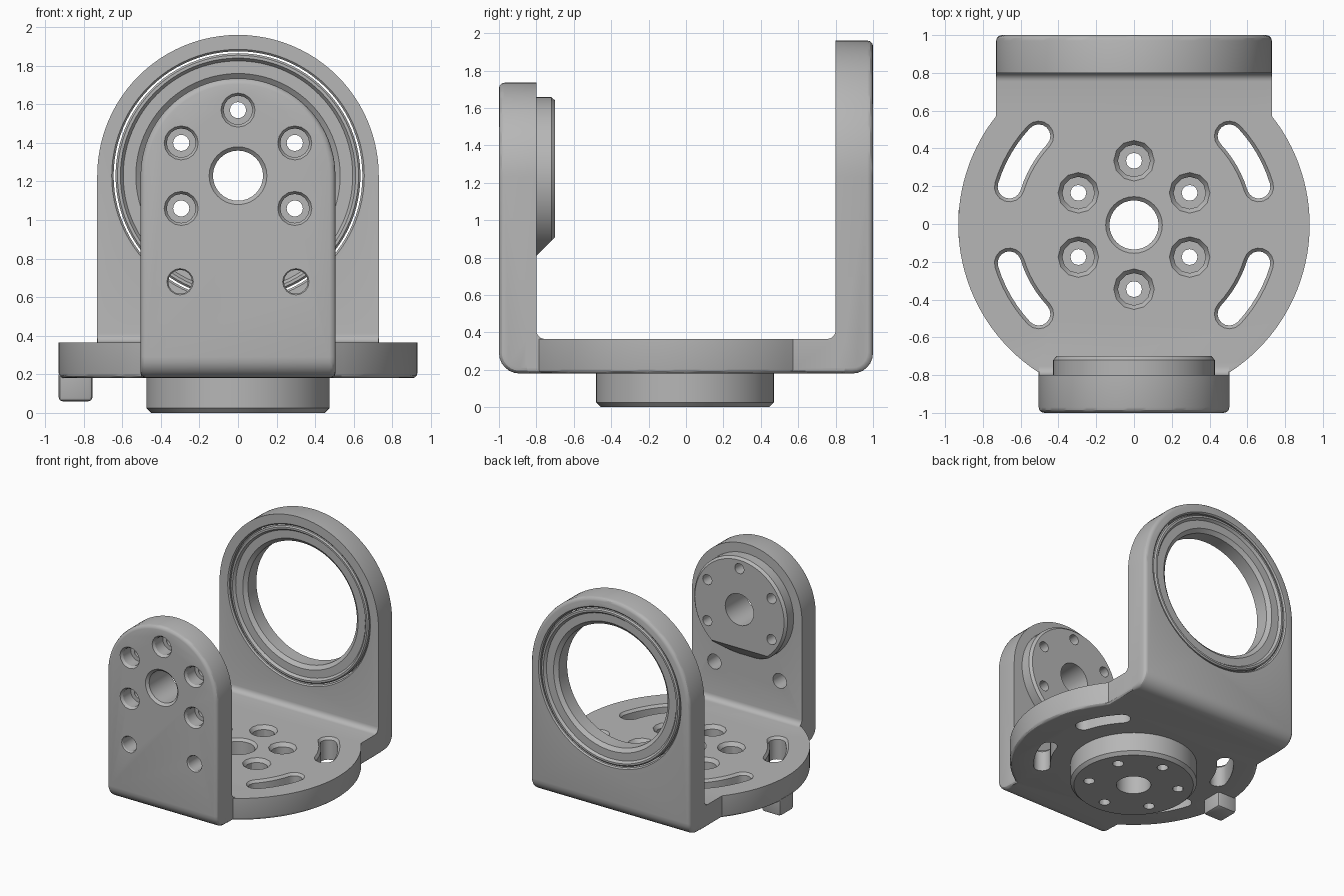
import bpy, bmesh
from math import sin, cos, pi, radians
from mathutils import Vector

if "Cube" in bpy.data.objects:
    bpy.data.objects.remove(bpy.data.objects["Cube"])

grey = bpy.data.materials.new("plain grey")
grey.use_nodes = True
COLOUR = (0.47, 0.47, 0.47, 1)
grey.diffuse_color = COLOUR
grey.node_tree.nodes["Principled BSDF"].inputs["Base Color"].default_value = COLOUR

MID = -0.005             # y of the base centre
AXIS = 1.23              # z of the tilt axis
BOTTOM, TOP = 0.18, 0.365


def loft(bm, loops, ring=False):
    """Skin a row of equal point loops; cap the ends or close into a ring."""
    rows = [[bm.verts.new(p) for p in loop] for loop in loops]
    pairs = list(zip(rows, rows[1:]))
    if ring:
        pairs.append((rows[-1], rows[0]))
    for a, b in pairs:
        for i in range(len(a)):
            j = (i + 1) % len(a)
            bm.faces.new((a[i], a[j], b[j], b[i]))
    if not ring:
        bm.faces.new(rows[0])
        bm.faces.new(rows[-1])


def turned(bm, profile, x, other, upright=False, n=32, ring=False):
    """Turned shape from (radius, height); upright means its axis runs along y."""
    loops = []
    for r, h in profile:
        loop = []
        for i in range(n):
            u, v = x + r * sin(2 * pi * i / n), other + r * cos(2 * pi * i / n)
            loop.append((u, h, v) if upright else (u, v, h))
        loops.append(loop)
    loft(bm, loops, ring)


def finish(name, bm):
    bmesh.ops.recalc_face_normals(bm, faces=bm.faces)
    mesh = bpy.data.meshes.new(name)
    bm.to_mesh(mesh)
    bm.free()
    mesh.materials.append(grey)
    ob = bpy.data.objects.new(name, mesh)
    bpy.context.collection.objects.link(ob)
    return ob


def combine(target, tool, operation):
    mod = target.modifiers.new(operation.lower(), 'BOOLEAN')
    mod.operation, mod.object, mod.solver = operation, tool, 'EXACT'
    bpy.context.view_layer.objects.active = target
    bpy.ops.object.modifier_apply(modifier=mod.name)
    bpy.data.objects.remove(tool)


def smooth(ob):
    bpy.ops.object.select_all(action='DESELECT')
    ob.select_set(True)
    bpy.context.view_layer.objects.active = ob
    bpy.ops.object.shade_smooth_by_angle(angle=radians(30))


def round_edges(bm, edges, size, segments):
    bmesh.ops.bevel(bm, geom=edges, offset=size, segments=segments,
                    profile=0.5, affect='EDGES', clamp_overlap=True)


def arm(name, half, inner, outer):
    """Upright plate with a round top, rounded on its outer side."""
    outline = [(-half, BOTTOM)]
    outline += [(-half * cos(pi * i / 48), AXIS + half * sin(pi * i / 48)) for i in range(49)]
    outline.append((half, BOTTOM))
    bm = bmesh.new()
    loft(bm, [[(x, y, z) for x, z in outline] for y in (inner, outer)])
    bmesh.ops.recalc_face_normals(bm, faces=bm.faces)
    heel = [e for e in bm.edges if all(abs(v.co.y - outer) < 1e-4
            and v.co.z < BOTTOM + 1e-4 for v in e.verts)]
    round_edges(bm, heel, 0.11, 6)
    rim = [e for e in bm.edges if e.calc_face_angle(0) > 0.7
           and any(abs(v.co.y - inner) > 1e-4 for v in e.verts)]
    round_edges(bm, rim, 0.03, 3)
    return finish(name, bm)


# Round base plate with straight tongues towards both arms
R, BACK, FRONT = 0.93, 0.73, 0.505


def side_arc():
    y0, y1 = -(R**2 - FRONT**2) ** 0.5, (R**2 - BACK**2) ** 0.5
    a0, a1 = Vector((1, 0)).angle((FRONT, y0)), Vector((1, 0)).angle((BACK, y1))
    return [(R * cos(a), MID + R * sin(a))
            for a in (-a0 + (a0 + a1) * i / 32 for i in range(33))]


right_side = [(FRONT, -0.85)] + side_arc() + [(BACK, 0.85)]
outline = right_side + [(-x, y) for x, y in reversed(right_side)]
bm = bmesh.new()
loft(bm, [[(x, y, z) for x, y in outline] for z in (BOTTOM, TOP)])
bmesh.ops.recalc_face_normals(bm, faces=bm.faces)
round_edges(bm, [e for e in bm.edges if all(v.co.z < BOTTOM + 1e-4 for v in e.verts)], 0.025, 3)
body = finish("bracket_body", bm)

# Arms
combine(body, arm("front_arm", FRONT, -0.8, -1.0), 'UNION')
combine(body, arm("back_arm", BACK, 0.8, 1.0), 'UNION')

# Inner fillets where the arms meet the base
for half, wall, way in ((FRONT, -0.8, 1), (BACK, 0.8, -1)):
    r = 0.045
    section = [(wall - way * 0.05, TOP - 0.05), (wall - way * 0.05, TOP + r)]
    section += [(wall + way * r * (1 - cos(a)), TOP + r * (1 - sin(a)))
                for a in (pi / 2 * i / 5 for i in range(6))]
    section.append((wall + way * r, TOP - 0.05))
    bm = bmesh.new()
    loft(bm, [[(x, y, z) for y, z in section] for x in (-half + 0.001, half - 0.001)])
    combine(body, finish("fillet", bm), 'UNION')

# Round foot under the base
bm = bmesh.new()
turned(bm, [(0.45, 0), (0.475, 0.025), (0.475, 0.22)], 0, MID, n=64)
combine(body, finish("foot", bm), 'UNION')

# Round boss inside the front arm, sloped off at its underside
bm = bmesh.new()
turned(bm, [(0.428, -0.84), (0.428, -0.72), (0.41, -0.70)], 0, AXIS, True, n=64)
cut = bmesh.ops.bisect_plane(bm, geom=bm.verts[:] + bm.edges[:] + bm.faces[:],
                             plane_co=(0, -0.8, 0.81), plane_no=(0, 1, -1), clear_outer=True)
bmesh.ops.holes_fill(bm, edges=[e for e in bm.edges if e.is_boundary])
combine(body, finish("boss", bm), 'UNION')

# All holes, as one cutter
bm = bmesh.new()
turned(bm, [(0.13, -0.1), (0.13, TOP - 0.02), (0.16, TOP + 0.01)], 0, MID)
turned(bm, [(0.16, -1.01), (0.13, -0.98), (0.13, -0.6)], 0, AXIS, True)
turned(bm, [(0.665, 0.79), (0.645, 0.81), (0.645, 0.99), (0.665, 1.01)], 0, AXIS, True, n=96)
for i in range(6):
    x, d = 0.34 * sin(pi * i / 3), 0.34 * cos(pi * i / 3)
    turned(bm, [(0.042, -0.1), (0.042, 0.19), (0.085, 0.19), (0.085, TOP - 0.03),
                (0.115, TOP + 0.01)], x, MID + d, n=12)
    if i != 3:
        turned(bm, [(0.095, -1.01), (0.075, -0.98), (0.075, -0.88), (0.042, -0.88),
                    (0.042, -0.6)], x, AXIS + d, True, n=16)
for side in (-1, 1):
    turned(bm, [(0.075, -1.01), (0.062, -0.99), (0.062, -0.75)], side * 0.3, 0.68, True, n=16)

# Curved slots
START, END, PATH = radians(17), radians(43), 0.69


def slot_outline(w):
    pts = []
    for r, angles in ((PATH + w, (START, END)), (PATH - w, (END, START))):
        a, b = angles
        pts += [(r * cos(a + (b - a) * i / 6), r * sin(a + (b - a) * i / 6)) for i in range(7)]
        out = 0 if r > PATH else pi
        pts += [(PATH * cos(b) + w * cos(b + out + pi * i / 8),
                 PATH * sin(b) + w * sin(b + out + pi * i / 8)) for i in range(1, 8)]
    return pts


for sx in (-1, 1):
    for sy in (-1, 1):
        loft(bm, [[(sx * x, MID + sy * y, z) for x, y in slot_outline(w)]
                  for w, z in ((0.062, 0.1), (0.062, TOP - 0.02), (0.088, TOP + 0.01))])
cutter = finish("hole_cutter", bm)
cutter.hide_render = True
combine(body, cutter, 'DIFFERENCE')
smooth(body)

# Bearing ring sitting loosely in the back arm
bm = bmesh.new()
half_profile = [(0.5, 0.845), (0.53, 0.82), (0.595, 0.82), (0.61, 0.8), (0.625, 0.8), (0.635, 0.81)]
profile = half_profile + [(r, 1.8 - y) for r, y in reversed(half_profile)]
turned(bm, profile, 0, AXIS, True, n=96, ring=True)
smooth(finish("bearing_ring", bm))

# Stop tab under the edge of the base
bm = bmesh.new()
loft(bm, [[(x, y, z) for x, y in ((-0.93, -0.09), (-0.755, -0.09), (-0.755, 0.09), (-0.93, 0.09))]
          for z in (0.06, 0.2)])
round_edges(bm, [e for e in bm.edges if any(v.co.z < 0.1 for v in e.verts)], 0.02, 2)
smooth(finish("stop_tab", bm))
